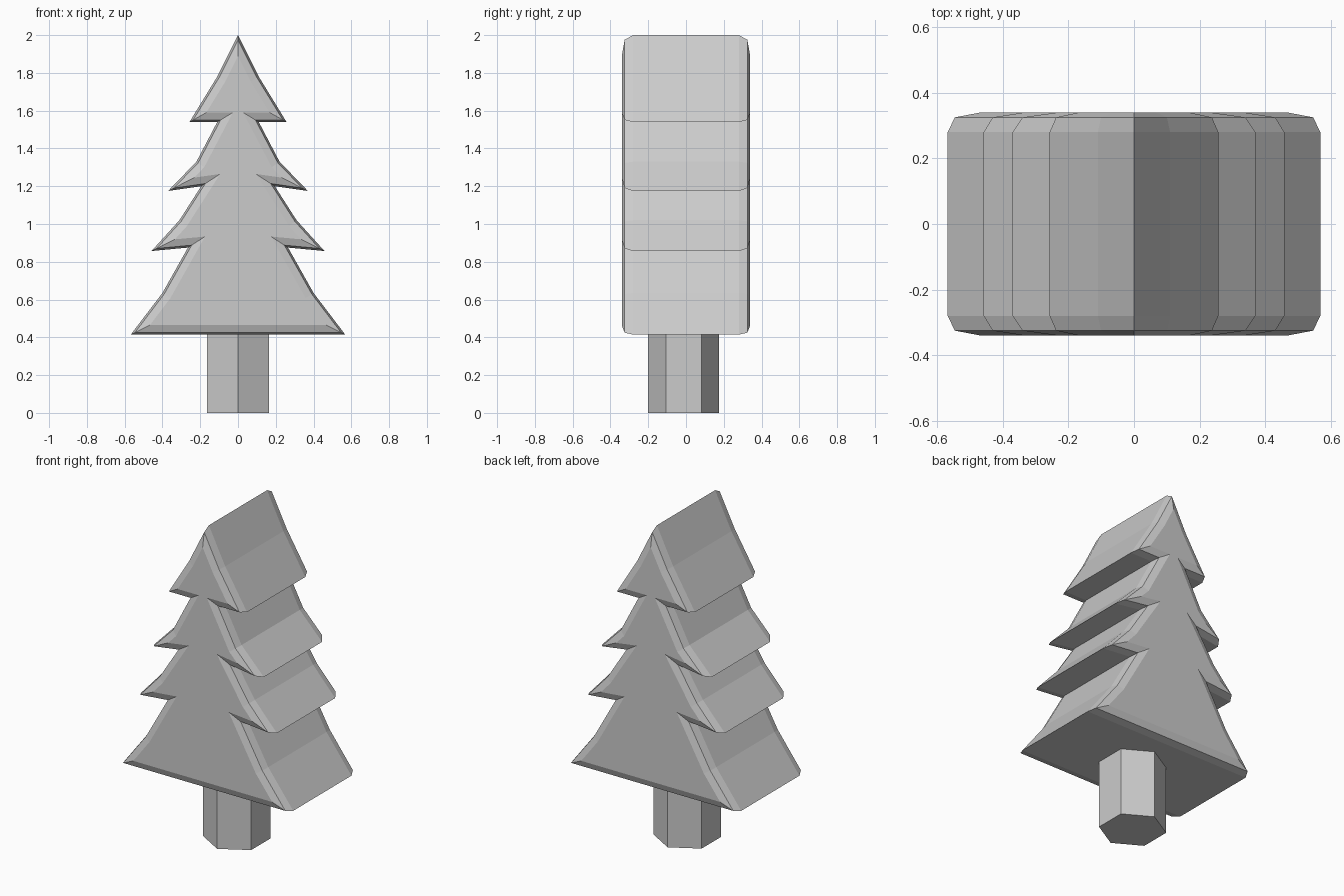
import bpy, math
from mathutils import Vector

if "Cube" in bpy.data.objects:
    bpy.data.objects.remove(bpy.data.objects["Cube"])

# Right half of the tree outline (x, z), apex downwards
HALF = [(0.11, 1.78), (0.257, 1.54), (0.11, 1.54),
        (0.22, 1.33), (0.37, 1.175), (0.195, 1.2),
        (0.31, 1.02), (0.458, 0.857), (0.265, 0.875),
        (0.40, 0.635), (0.568, 0.414)]
OUTLINE = [Vector((0, 2.0))] + [Vector(p) for p in HALF] + \
          [Vector((-x, z)) for x, z in reversed(HALF)]


def inset(points, d):
    """Move a clockwise outline inwards by an even distance d."""
    out = []
    n = len(points)
    for i, p in enumerate(points):
        a = (p - points[i - 1]).normalized()
        b = (points[(i + 1) % n] - p).normalized()
        na, nb = Vector((a.y, -a.x)), Vector((b.y, -b.x))
        out.append(p + (na + nb) * (d / (1 + na.dot(nb))))
    return out


def add_mesh(name, verts, faces):
    mesh = bpy.data.meshes.new(name)
    mesh.from_pydata(verts, [], faces)
    mesh.update()
    ob = bpy.data.objects.new(name, mesh)
    bpy.context.collection.objects.link(ob)
    return ob


# Foliage: outline extruded along y with a two-step rounded rim
rings = [(-0.34, 0.05), (-0.325, 0.011), (-0.28, 0.0),
         (0.28, 0.0), (0.325, 0.011), (0.34, 0.05)]
n = len(OUTLINE)
verts = [(p.x, y, p.y) for y, d in rings for p in inset(OUTLINE, d)]
# clockwise seen from the front: the front cap is reversed to face -y
faces = [tuple(reversed(range(n))), tuple(range((len(rings) - 1) * n, len(rings) * n))]
for r in range(len(rings) - 1):
    for i in range(n):
        j = (i + 1) % n
        faces.append((r * n + i, r * n + j, (r + 1) * n + j, (r + 1) * n + i))

# inset direction is inward when the outline runs clockwise
foliage = add_mesh("foliage", verts, faces)

# consistent outward normals
import bmesh
bm = bmesh.new()
bm.from_mesh(foliage.data)
bmesh.ops.recalc_face_normals(bm, faces=bm.faces)
bm.to_mesh(foliage.data)
bm.free()

# Trunk: six-sided post
bpy.ops.mesh.primitive_cylinder_add(vertices=6, radius=0.188, depth=0.46,
                                    location=(0, -0.012, 0.23))
bpy.context.object.name = "trunk"
